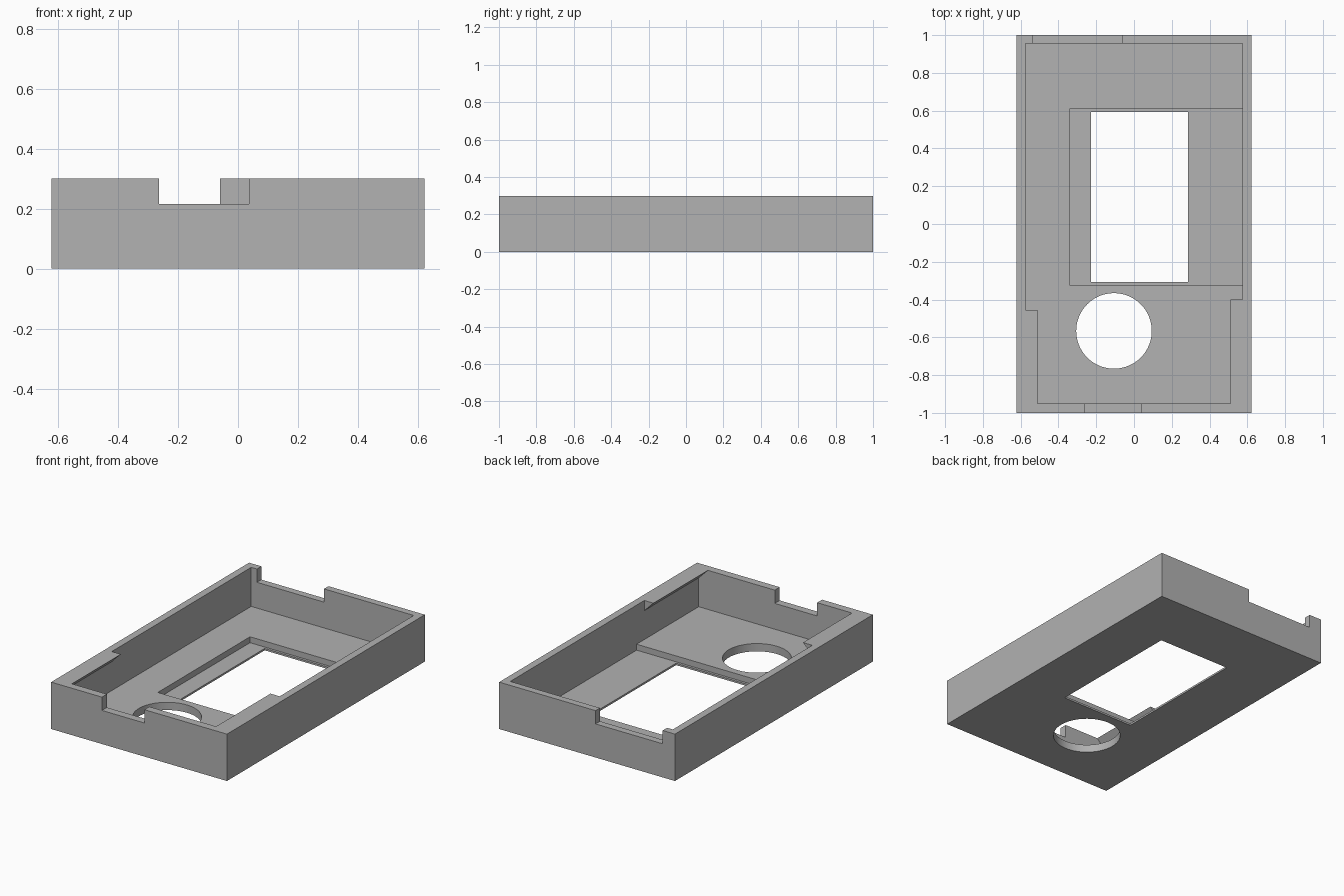
import bpy
import bmesh
import math

old = bpy.data.objects.get("Cube")
if old:
    bpy.data.objects.remove(old, do_unlink=True)

grey = bpy.data.materials.new("plain grey")
grey.use_nodes = True
colour = (0.445, 0.445, 0.445, 1)
grey.diffuse_color = colour
grey.node_tree.nodes["Principled BSDF"].inputs["Base Color"].default_value = colour

HALF_X, HALF_Y, HEIGHT = 0.622, 1.0, 0.3
IN_X, IN_BACK, IN_FRONT = 0.575, 0.955, -0.95
FLOOR, LEDGE = 0.05, 0.012


def finish(name, bm):
    bmesh.ops.recalc_face_normals(bm, faces=bm.faces[:])
    mesh = bpy.data.meshes.new(name)
    bm.to_mesh(mesh)
    bm.free()
    mesh.materials.append(grey)
    obj = bpy.data.objects.new(name, mesh)
    bpy.context.scene.collection.objects.link(obj)
    return obj


def prism(name, base, offset):
    """Extrude a flat outline along an offset."""
    bm = bmesh.new()
    face = bm.faces.new([bm.verts.new(p) for p in base])
    ext = bmesh.ops.extrude_face_region(bm, geom=[face])
    moved = [v for v in ext["geom"] if isinstance(v, bmesh.types.BMVert)]
    bmesh.ops.translate(bm, verts=moved, vec=offset)
    return finish(name, bm)


def box(name, x0, x1, y0, y1, z0, z1):
    base = [(x0, y0, z0), (x1, y0, z0), (x1, y1, z0), (x0, y1, z0)]
    return prism(name, base, (0, 0, z1 - z0))


def combine(body, tool, operation="DIFFERENCE"):
    tool.hide_render = True
    mod = body.modifiers.new(tool.name, "BOOLEAN")
    mod.operation = operation
    mod.solver = "EXACT"
    mod.object = tool
    bpy.context.view_layer.objects.active = body
    bpy.ops.object.modifier_apply(modifier=mod.name)
    bpy.data.objects.remove(tool, do_unlink=True)


# Open tray with a thin floor
tray = box("enclosure_tray", -HALF_X, HALF_X, -HALF_Y, HALF_Y, 0, HEIGHT)
combine(tray, box("cavity", -IN_X, IN_X, IN_FRONT, IN_BACK, FLOOR, 0.5))

# Sloped retaining lips under the rim, near the front corners
LIP = 0.065
for side, end in ((1, -0.4), (-1, -0.455)):
    root = IN_X + 0.02
    outline = [(side * (IN_X - LIP), end, HEIGHT),
               (side * root, end, HEIGHT),
               (side * root, end, HEIGHT - LIP - 0.02)]
    lip = prism("lip", outline, (0, IN_FRONT - 0.02 - end, 0))
    combine(tray, lip, "UNION")

# Shallow floor recess and the display window through it
combine(tray, box("recess", -0.342, IN_X, -0.322, 0.61, LEDGE, 0.15))
combine(tray, box("window", -0.227, 0.285, -0.306, 0.594, -0.1, 0.1))

# Round opening in the floor
circle = [(-0.106 + 0.2 * math.cos(math.tau * i / 64),
           -0.566 + 0.2 * math.sin(math.tau * i / 64), -0.1) for i in range(64)]
combine(tray, prism("round_opening", circle, (0, 0, 0.25)))

# Cable notches in the front and back rims
combine(tray, box("front_notch", -0.263, 0.037, -1.1, IN_FRONT + 0.01, 0.215, 0.5))
combine(tray, box("back_notch", -0.535, -0.06, IN_BACK - 0.01, 1.1, 0.215, 0.5))

# Flat faces, smooth only around the round opening
bpy.ops.object.select_all(action="DESELECT")
tray.select_set(True)
bpy.context.view_layer.objects.active = tray
bpy.ops.object.shade_smooth_by_angle(angle=math.radians(30))
